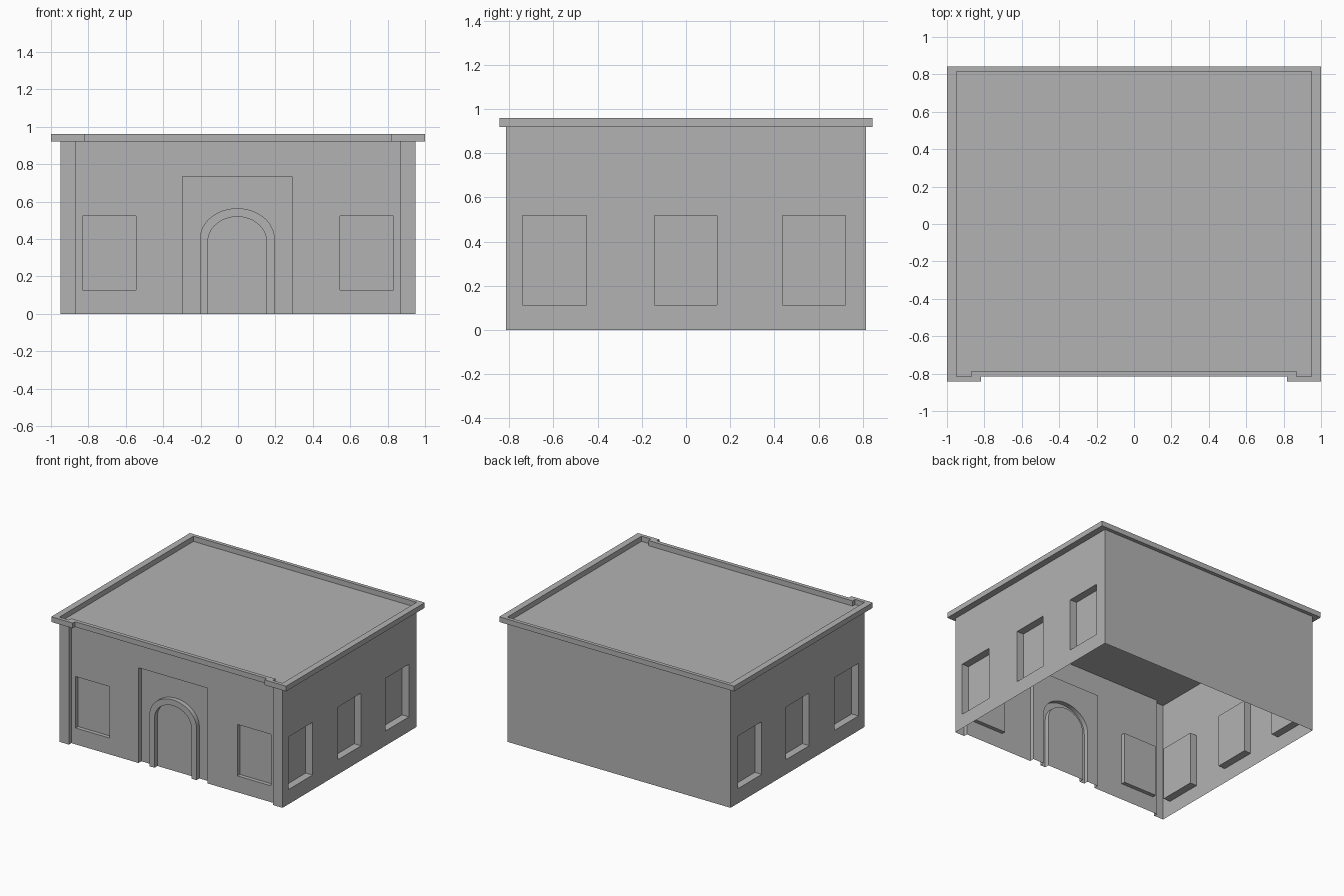
import bpy, bmesh
from math import pi, cos, sin, radians

cube = bpy.data.objects.get("Cube")
if cube:
    bpy.data.objects.remove(cube)

stone = bpy.data.materials.new("grey_stone")
stone.use_nodes = True
GREY = (0.45, 0.45, 0.45, 1)
stone.diffuse_color = GREY
stone.node_tree.nodes["Principled BSDF"].inputs["Base Color"].default_value = GREY

# Main sizes
HALF_X, HALF_Y = 0.95, 0.815
WALL_TOP, ROOF_TOP = 0.92, 0.96
FRONT_Y = -0.785      # main front wall, set back between the corner pilasters
PILASTER_X = 0.869    # inner edge of the pilasters
DOOR_DEPTH = 0.035


def build(name, faces):
    """Make one welded mesh object from a list of polygons."""
    bm = bmesh.new()
    for face in faces:
        bm.faces.new([bm.verts.new(p) for p in face])
    bmesh.ops.remove_doubles(bm, verts=bm.verts, dist=0.0001)
    mesh = bpy.data.meshes.new(name)
    bm.to_mesh(mesh)
    bm.free()
    mesh.materials.append(stone)
    obj = bpy.data.objects.new(name, mesh)
    bpy.context.collection.objects.link(obj)
    return obj


def wall(place, u0, u1, openings=()):
    """Wall sheet with recessed openings (left, right, bottom, top, depth, has_back)."""
    faces = []
    us = sorted({u0, u1, *(u for o in openings for u in o[:2])})
    vs = sorted({0, WALL_TOP, *(v for o in openings for v in o[2:4])})
    for a, b in zip(us, us[1:]):
        for c, d in zip(vs, vs[1:]):
            mu, mv = (a + b) / 2, (c + d) / 2
            if not any(o[0] < mu < o[1] and o[2] < mv < o[3] for o in openings):
                faces.append([place(a, c, 0), place(b, c, 0), place(b, d, 0), place(a, d, 0)])
    for l, r, bottom, top, depth, has_back in openings:
        loop = [(l, bottom), (r, bottom), (r, top), (l, top)]
        for a, b in zip(loop, loop[1:] + loop[:1]):
            if a[1] == b[1] == 0:
                continue
            faces.append([place(*b, 0), place(*b, depth), place(*a, depth), place(*a, 0)])
        if has_back:
            faces.append([place(*p, depth) for p in loop])
    return faces


# Wall placements: u runs rightwards seen from outside, d goes inwards
def on_front(u, v, d):
    return (u, FRONT_Y + d, v)


def on_left(u, v, d):
    return (HALF_X - d, u, v)


def on_right(u, v, d):
    return (-HALF_X + d, -u, v)


def on_back(u, v, d):
    return (-u, HALF_Y - d, v)


# Front wall with two windows and the door recess
DOOR = (-0.298, 0.29, 0, 0.733)
build("front_wall", wall(on_front, -PILASTER_X, PILASTER_X, [
    (-0.832, -0.546, 0.126, 0.522, 0.03, True),
    (0.546, 0.832, 0.126, 0.522, 0.03, True),
    (*DOOR, DOOR_DEPTH, False)]))

# Side walls with three deeper windows each
spans = [(-0.74, -0.45), (-0.142, 0.14), (0.437, 0.723)]
left_windows = [(a, b, 0.113, 0.518, 0.058, True) for a, b in spans]
right_windows = [(-b, -a, 0.113, 0.518, 0.058, True) for a, b in spans]
build("left_wall", wall(on_left, -HALF_Y, HALF_Y, left_windows))
build("right_wall", wall(on_right, -HALF_Y, HALF_Y, right_windows))
build("back_wall", wall(on_back, -HALF_X, HALF_X))

# Corner pilasters: front face and inner return
for side, name in ((1, "left_pilaster"), (-1, "right_pilaster")):
    path = [(PILASTER_X * side, FRONT_Y), (PILASTER_X * side, -HALF_Y), (HALF_X * side, -HALF_Y)]
    if side < 0:
        path.reverse()
    build(name, [[(*a, 0), (*b, 0), (*b, WALL_TOP), (*a, WALL_TOP)]
                 for a, b in zip(path, path[1:])])


# Arched doorway: back panel, raised surround and door
def arch(half_width, spring, top, steps=24):
    centre = -0.004
    curve = [(centre - half_width * cos(pi * i / steps),
              spring + (top - spring) * sin(pi * i / steps)) for i in range(steps + 1)]
    return [(centre - half_width, 0)] + curve + [(centre + half_width, 0)]


outer = arch(0.2, 0.4, 0.564)
inner = arch(0.157, 0.385, 0.519)
l, r, bottom, top = DOOR
deep = [on_front(*p, DOOR_DEPTH) for p in [(l, 0)] + outer + [(r, 0), (r, top), (l, top)]]
faces = [deep, [on_front(*p, DOOR_DEPTH) for p in reversed(inner)]]
for a, b, c, d in zip(outer, outer[1:], inner, inner[1:]):
    faces.append([on_front(*p, 0) for p in (a, c, d, b)])
    faces.append([on_front(*a, DOOR_DEPTH), on_front(*a, 0),
                  on_front(*b, 0), on_front(*b, DOOR_DEPTH)])
    faces.append([on_front(*c, 0), on_front(*c, DOOR_DEPTH),
                  on_front(*d, DOOR_DEPTH), on_front(*d, 0)])
doorway = build("arched_doorway", faces)
bpy.context.view_layer.objects.active = doorway
doorway.select_set(True)
bpy.ops.object.shade_smooth_by_angle(angle=radians(30))
doorway.select_set(False)


# Roof: overhanging eave, low rim and sunken flat deck
def outline(x, y, step_x, step_y):
    right_half = [(step_x, step_y), (step_x, -y), (x, -y), (x, y)]
    return right_half + [(-px, py) for px, py in reversed(right_half)]


wall_line = outline(HALF_X, HALF_Y, PILASTER_X, FRONT_Y)
eave_line = outline(1.0, 0.843, 0.817, -0.815)
rings = [[(*p, z) for p in line] for line, z in (
    (wall_line, WALL_TOP), (eave_line, WALL_TOP), (eave_line, ROOF_TOP),
    (wall_line, ROOF_TOP), (wall_line, WALL_TOP))]
faces = [rings[-1]]
for low, high in zip(rings, rings[1:]):
    for i in range(len(low)):
        j = (i + 1) % len(low)
        faces.append([low[i], low[j], high[j], high[i]])
build("roof", faces)
